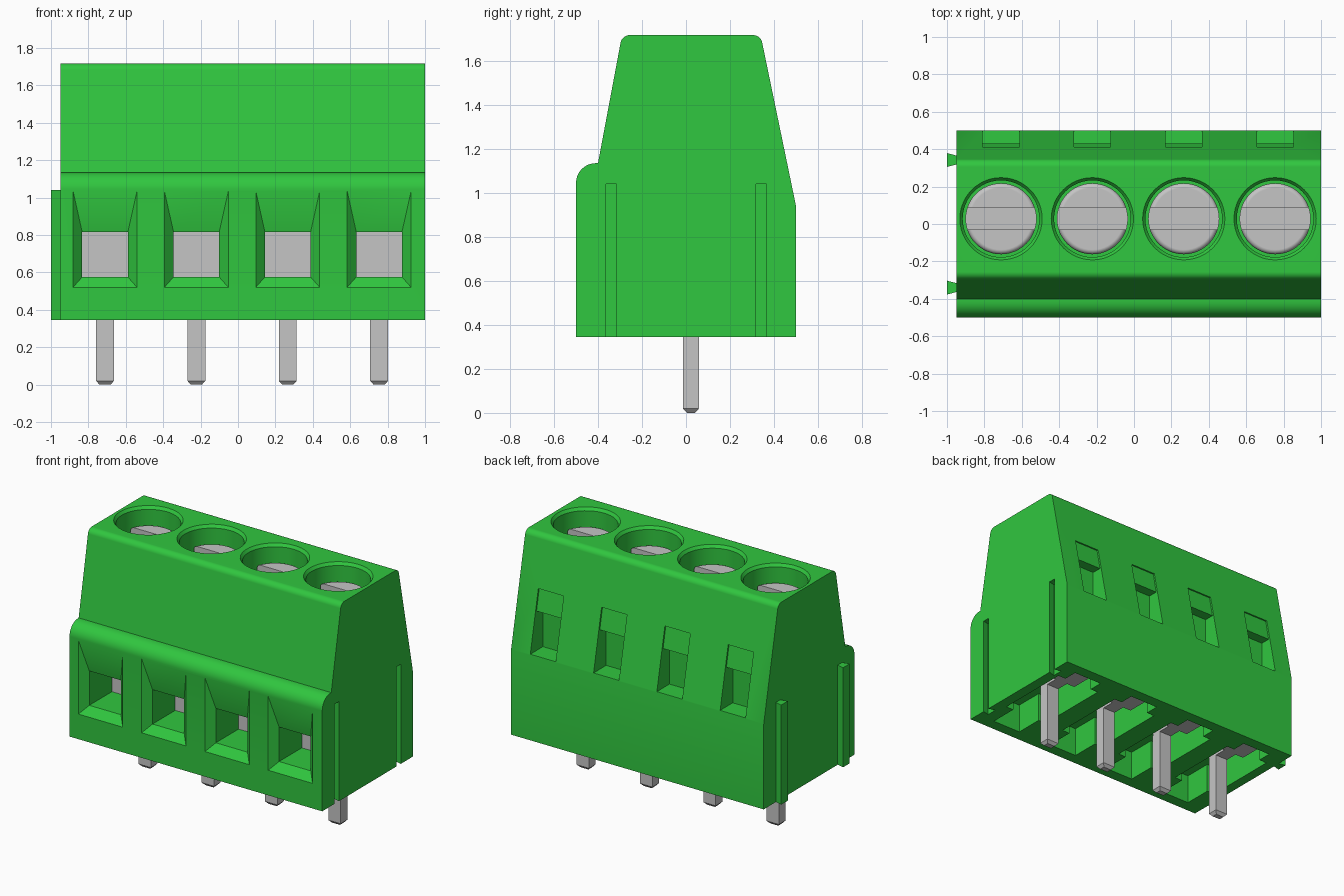
import bpy, bmesh
from math import sin, cos, pi, radians

cube = bpy.data.objects.get("Cube")
if cube:
    bpy.data.objects.remove(cube)

BOTTOM, TOP = 0.345, 1.717
CELLS = [-0.711 + 0.4885 * i for i in range(4)]
HOLE_Y = 0.028


def material(name, rgb, rough):
    m = bpy.data.materials.new(name)
    m.use_nodes = True
    m.diffuse_color = (*rgb, 1)
    bsdf = m.node_tree.nodes["Principled BSDF"]
    bsdf.inputs["Base Color"].default_value = (*rgb, 1)
    bsdf.inputs["Roughness"].default_value = rough
    return m


GREEN = material("green plastic", (0.03, 0.57, 0.05), 0.5)
GREY = material("grey metal", (0.56, 0.56, 0.56), 0.5)


# ---- ring builders and the loft that turns rings into solids ----
def arc(cy, cz, r, a0, a1, n=8):
    steps = [radians(a0 + (a1 - a0) * i / n) for i in range(n + 1)]
    return [(cy + r * cos(a), cz + r * sin(a)) for a in steps]


def prism_x(profile, x0, x1):
    return [[(x, y, z) for y, z in profile] for x in (x0, x1)]


def prism_z(plan, z0, z1):
    return [[(x, y, z) for x, y in plan] for z in (z0, z1)]


def rect(x0, x1, y0, y1):
    return [(x0, y0), (x1, y0), (x1, y1), (x0, y1)]


def circle(x, y, r, z, n=48):
    return [(x + r * cos(2 * pi * i / n), y + r * sin(2 * pi * i / n), z)
            for i in range(n)]


def build(name, lofts, mat):
    bm = bmesh.new()
    for rings in lofts:
        vs = [[bm.verts.new(p) for p in ring] for ring in rings]
        n = len(vs[0])
        for a, b in zip(vs, vs[1:]):
            for i in range(n):
                j = (i + 1) % n
                bm.faces.new((a[i], a[j], b[j], b[i]))
        bm.faces.new(vs[0][::-1])
        bm.faces.new(vs[-1])
    bmesh.ops.recalc_face_normals(bm, faces=bm.faces)
    me = bpy.data.meshes.new(name)
    bm.to_mesh(me)
    bm.free()
    me.materials.append(mat)
    ob = bpy.data.objects.new(name, me)
    bpy.context.scene.collection.objects.link(ob)
    return ob


def cut(ob, lofts):
    cutter = build("cutter", lofts, ob.data.materials[0])
    cutter.hide_render = True
    mod = ob.modifiers.new("cut", "BOOLEAN")
    mod.operation, mod.solver, mod.object = "DIFFERENCE", "EXACT", cutter
    bpy.context.view_layer.update()
    deps = bpy.context.evaluated_depsgraph_get()
    me = bpy.data.meshes.new_from_object(ob.evaluated_get(deps))
    ob.modifiers.clear()
    ob.data = me
    bpy.data.objects.remove(cutter)


def smooth(ob, angle=30):
    ob.data.shade_smooth()
    ob.data.set_sharp_from_angle(angle=radians(angle))
    mod = ob.modifiers.new("normals", "WEIGHTED_NORMAL")
    mod.keep_sharp = True


# ---- housing body ----
profile = ([(-0.5, BOTTOM)] + arc(-0.41, 1.045, 0.09, 180, 90) + [(-0.4, 1.135)]
           + arc(-0.256, 1.675, 0.042, 170, 90) + arc(0.305, 1.675, 0.042, 90, 12)
           + [(0.5, 0.94), (0.5, BOTTOM)])
housing = build("housing", [prism_x(profile, -0.95, 1)], GREEN)


# Flared wire openings in the front
def opening(x):
    def ring(y, hw, z0, z1):
        return [(x - hw, y, z0), (x + hw, y, z0), (x + hw, y, z1), (x - hw, y, z1)]
    outer, inner = (0.171, 0.52, 1.035), (0.122, 0.575, 0.815)
    return [ring(-0.55, *outer), ring(-0.5, *outer), ring(-0.45, *inner), ring(-0.15, *inner)]


cut(housing, [opening(x) for x in CELLS])

# Screw wells with a chamfered lip
cut(housing, [[circle(x, HOLE_Y, r, z) for r, z in
               ((0.22, 1.78), (0.22, TOP), (0.205, TOP - 0.02), (0.205, 1.45))] for x in CELLS])

# Slots in the back, with a nearly flush upper tongue
slot = [(0.56, 0.945), (0.36, 0.945), (0.36, 1.22), (0.43, 1.22), (0.4, 1.37), (0.56, 1.37)]
cut(housing, [prism_x(slot, x - 0.098, x + 0.098) for x in CELLS])

# Stepped pockets in the underside
def pocket(x):
    half = [(0.11, -0.42), (0.11, -0.22), (0.17, -0.22), (0.17, 0.32), (0.11, 0.32), (0.11, 0.42)]
    plan = [(x + a, y) for a, y in half] + [(x - a, y) for a, y in reversed(half)]
    return prism_z(plan, 0.3, 0.55)


cut(housing, [pocket(x) for x in CELLS])


# Dovetail grooves on the left side, matching ribs on the right side
def dovetail(x, depth, y, z0, z1):
    plan = [(x, y - 0.024), (x, y + 0.024), (x - depth, y + 0.037), (x - depth, y - 0.037)]
    return prism_z(plan, z0, z1)


cut(housing, [dovetail(1.001, 0.05, y, 0.3, 1.04) for y in (-0.34, 0.342)])
smooth(housing)
build("side_ribs", [dovetail(-0.95, 0.05, y, BOTTOM, 1.04) for y in (-0.34, 0.342)], GREEN)

# ---- metal parts, one set per cell ----
bend = arc(0.066, 0.435, 0.08, 180, 90) + [(0.3, 0.515), (0.3, 0.44), (0.059, 0.44), (0.059, 0.39),
                                         (-0.014, 0.39)]
for i, x in enumerate(CELLS, 1):
    # Screw with rounded rim and a driver slot
    rim = [(0.165 + 0.025 * cos(a), 1.575 + 0.025 * sin(a))
           for a in (radians(d) for d in range(0, 91, 15))]
    rings = [circle(x, HOLE_Y, r, z) for r, z in [(0.19, 1.42)] + rim]
    screw = build(f"screw_{i}", [rings], GREY)
    cut(screw, [prism_z(rect(x - 0.3, x + 0.3, -0.03, 0.088), 1.55, 1.7)])
    smooth(screw)

    # Clamp face at the end of the wire opening
    build(f"clamp_{i}", [prism_z(rect(x - 0.13, x + 0.13, -0.2, 0.1), 0.56, 0.83)], GREY)

    # Bent solder pin with tapered tip and a wider foot plate
    def pin_ring(z, inset):
        return [(px, py, z) for px, py in
                rect(x - 0.048 + inset, x + 0.048 - inset, -0.014 + inset, 0.059 - inset)]
    pin = build(f"pin_{i}", [
        [pin_ring(0, 0.018), pin_ring(0.02, 0), pin_ring(0.39, 0)],
        prism_x(bend, x - 0.048, x + 0.048),
        prism_z(rect(x - 0.11, x + 0.11, 0.15, 0.3), 0.438, 0.517)], GREY)
    smooth(pin)
